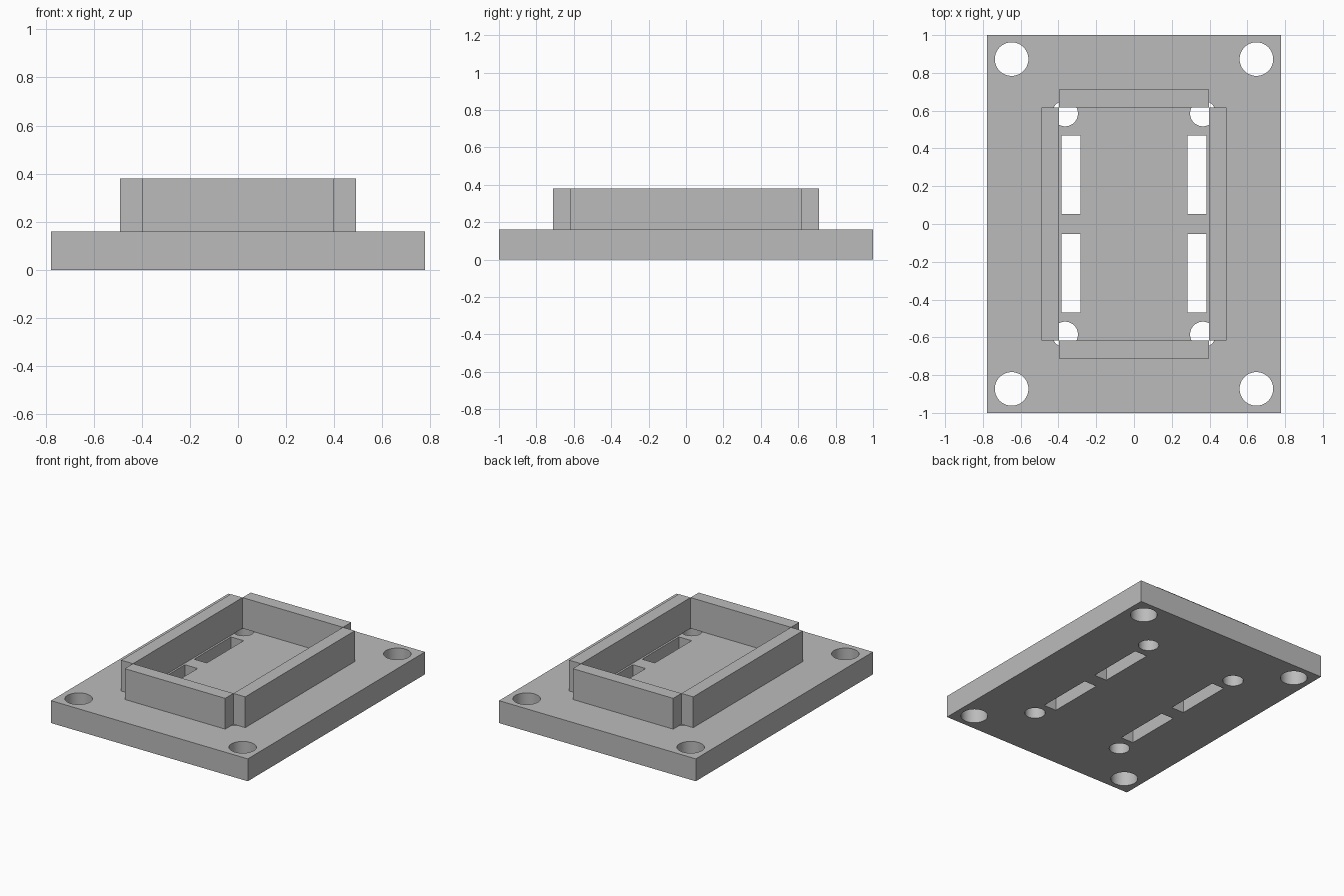
import bpy
import bmesh
from mathutils import Matrix, Vector

default = bpy.data.objects.get("Cube")
if default:
    bpy.data.objects.remove(default, do_unlink=True)

GREY = (0.5, 0.5, 0.5, 1.0)
grey = bpy.data.materials.new("plain grey")
grey.use_nodes = True
grey.diffuse_color = GREY
grey.node_tree.nodes["Principled BSDF"].inputs["Base Color"].default_value = GREY

PLATE_TOP, WALL_TOP = 0.16, 0.38
INNER_X, INNER_Y, WALL = 0.397, 0.618, 0.093
SIGNS = (-1, 1)
CORNERS = [(sx, sy) for sx in SIGNS for sy in SIGNS]


def add_box(bm, x, y, z0, z1, width, depth):
    place = Matrix.Translation((x, y, (z0 + z1) / 2))
    scale = Matrix.Diagonal(Vector((width, depth, z1 - z0, 1)))
    bmesh.ops.create_cube(bm, size=1, matrix=place @ scale)


def add_cylinder(bm, x, y, radius):
    bmesh.ops.create_cone(bm, cap_ends=True, segments=48, radius1=radius,
                          radius2=radius, depth=1, matrix=Matrix.Translation((x, y, 0)))


def finish(bm, name):
    mesh = bpy.data.meshes.new(name)
    bm.to_mesh(mesh)
    bm.free()
    mesh.materials.append(grey)
    obj = bpy.data.objects.new(name, mesh)
    bpy.context.collection.objects.link(obj)
    return obj


# Base plate
bm = bmesh.new()
add_box(bm, 0, 0, 0, PLATE_TOP, 1.555, 2)
plate = finish(bm, "base_plate")

# Cutter: mounting holes, frame corner holes and four long slots
bm = bmesh.new()
for sx, sy in CORNERS:
    add_cylinder(bm, sx * 0.648, sy * 0.873, 0.089)
    add_cylinder(bm, sx * 0.365, sy * 0.585, 0.068)
    add_box(bm, sx * 0.333, sy * 0.26, -0.5, 0.5, 0.1, 0.416)
cutter = finish(bm, "hole_cutter")
cutter.hide_render = True

cut = plate.modifiers.new("holes", "BOOLEAN")
cut.operation = "DIFFERENCE"
cut.solver = "EXACT"
cut.object = cutter
bpy.context.view_layer.objects.active = plate
plate.select_set(True)
bpy.ops.object.modifier_apply(modifier=cut.name)
bpy.data.objects.remove(cutter, do_unlink=True)
bpy.ops.object.shade_smooth_by_angle()

# Raised frame: four separate walls with open outer corners
for s, side, end in ((-1, "right", "front"), (1, "left", "back")):
    bm = bmesh.new()
    add_box(bm, s * (INNER_X + WALL / 2), 0, PLATE_TOP, WALL_TOP, WALL, 2 * INNER_Y)
    finish(bm, side + "_wall")
    bm = bmesh.new()
    add_box(bm, 0, s * (INNER_Y + WALL / 2), PLATE_TOP, WALL_TOP, 2 * INNER_X, WALL)
    finish(bm, end + "_wall")
